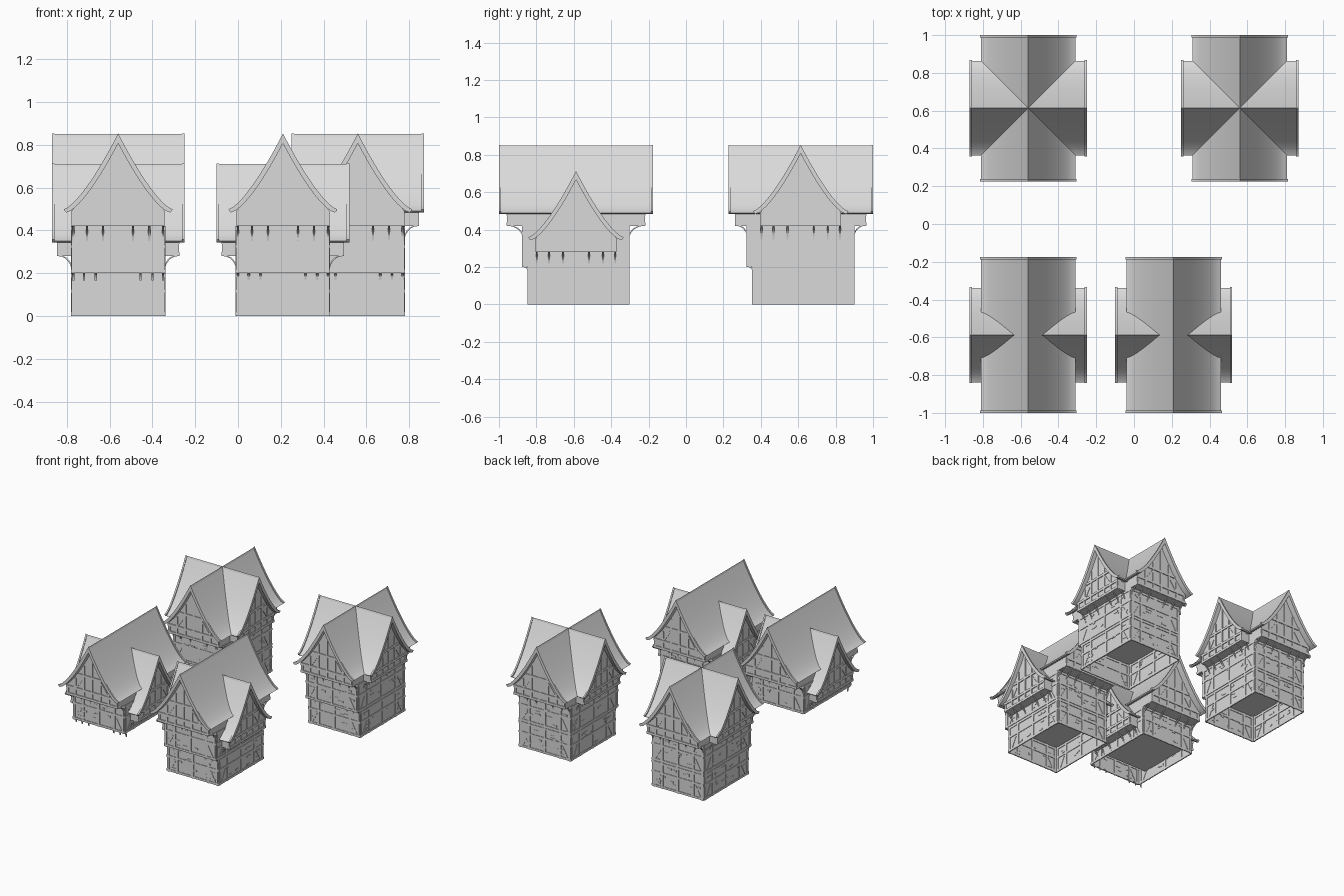
import bpy, bmesh, math, random
from mathutils import Matrix, Vector

cube = bpy.data.objects.get("Cube")
if cube:
    bpy.data.objects.remove(cube, do_unlink=True)

random.seed(4)
grey = bpy.data.materials.new("plain_grey")
grey.use_nodes = True
GREY = (0.7, 0.7, 0.7, 1)
grey.diffuse_color = GREY
grey.node_tree.nodes["Principled BSDF"].inputs["Base Color"].default_value = GREY

HALF = 0.217      # half width of every wing
EAVE = 0.25       # half width of every roof
FRONT, UPPER, BACK = 0.255, 0.285, 0.283   # wall distances from house centre
TILE = 0.016      # roof thickness


def spin(k):
    """Side k of a house: 0 front, 1 +x, 2 back, 3 -x."""
    return Matrix.Rotation(k * math.pi / 2, 3, 'Z')


def finish(bm, name, centre, smooth=False):
    bmesh.ops.recalc_face_normals(bm, faces=bm.faces)
    me = bpy.data.meshes.new(name)
    bm.to_mesh(me)
    bm.free()
    me.materials.append(grey)
    if smooth:
        me.shade_smooth()
        me.set_sharp_from_angle(angle=math.radians(30))
    ob = bpy.data.objects.new(name, me)
    ob.location = (centre[0], centre[1], 0)
    bpy.context.collection.objects.link(ob)


def prism(bm, outline, y0, y1, k=0):
    """Extrude an (x, z) outline along y, then turn it to side k."""
    ends = [[bm.verts.new(spin(k) @ Vector((x, y, z))) for x, z in outline] for y in (y0, y1)]
    n = len(outline)
    for i in range(n):
        j = (i + 1) % n
        bm.faces.new((ends[0][i], ends[0][j], ends[1][j], ends[1][i]))
    bm.faces.new(ends[0])
    bm.faces.new(ends[1][::-1])


def block(bm, k, d, u, z, w, h, t=0.006, tilt=0.0):
    """Thin block centred at (u, z) on the wall plane at distance d of side k."""
    m = spin(k).to_4x4() @ Matrix.Translation((u, -d, z)) @ Matrix.Rotation(tilt, 4, 'Y')
    bmesh.ops.create_cube(bm, size=1, matrix=m @ Matrix.Diagonal((w, 2 * t, h, 1)))


def storey(bm, front, z0, z1, floor):
    """Wall box, open below unless floor is set."""
    m = Matrix.Translation((0, (BACK - front) / 2, (z0 + z1) / 2))
    size = Matrix.Diagonal((2 * HALF, front + BACK, z1 - z0, 1))
    made = bmesh.ops.create_cube(bm, size=1, matrix=m @ size)["verts"]
    if not floor:
        low = [f for f in {f for v in made for f in v.link_faces}
               if all(abs(v.co.z - z0) < 1e-5 for v in f.verts)]
        bmesh.ops.delete(bm, geom=low, context='FACES_ONLY')


def curve_z(x, eave, rise):
    return eave + rise * (1 - min(abs(x) / EAVE, 1)) ** 1.4


def roof_line(eave, rise, lift=0.0, steps=12):
    xs = [EAVE * i / steps for i in range(-steps, steps + 1)]
    return [(x, curve_z(x, eave, rise) + lift) for x in xs]


def roof(bm, k, length, eave, rise):
    """Flared tile shell, raised verge boards and a ridge cap."""
    under = [(x * 0.97, z - 2 * TILE * (1.2 - abs(x) / EAVE)) for x, z in roof_line(eave, rise)]
    prism(bm, roof_line(eave, rise) + under[::-1], -length, length, k)
    edge = [(x * 1.02, z) for x, z in roof_line(eave, rise, 0.008)]
    for s in (-1, 1):
        prism(bm, edge + under[::-1], s * length, s * (length - 0.012), k)
    top = eave + rise
    prism(bm, [(-0.008, top - 0.02), (0, top + 0.005), (0.008, top - 0.02)], -length, length, k)


def wing(bm, k, reach, base, eave, rise):
    """Jettied attic body whose gables follow the roof."""
    inner = [(x, z - TILE) for x, z in roof_line(eave, rise) if abs(x) < HALF]
    prism(bm, [(-HALF, base), (-HALF, eave)] + inner + [(HALF, eave), (HALF, base)], -reach, reach, k)


def gable_timbers(bm, k, reach, base, eave, rise):
    mid = eave + rise * 0.3
    for z, half in ((base + 0.01, HALF), (eave - 0.005, HALF), (mid, 0.12)):
        block(bm, k, reach, 0, z, 2 * half, 0.018)
    for u in (-0.205, -0.14, -0.07, 0, 0.07, 0.14, 0.205):
        top = max(curve_z(u, eave, rise) - 0.04, eave)
        block(bm, k, reach, u, (base + top) / 2, 0.016, top - base, 0.005)
    for s in (-1, 1):
        block(bm, k, reach, s * 0.105, eave + 0.045, 0.012, 0.1, 0.004, -s * 0.6)


def brackets(bm, k, wall, reach, z0, z1, spots):
    """Curved corbels from the wall out to the overhang."""
    out, tall, thick = reach - wall, z1 - z0, 0.016
    arc = [i * math.pi / 12 for i in range(7)]
    outer = [(wall + out * (1 - math.cos(a)), z0 + tall * math.sin(a)) for a in arc]
    inner = [(wall + max(out - thick, 0.004) * (1 - math.cos(a)),
              z0 + thick + (tall - thick) * math.sin(a)) for a in arc]
    # the outline runs outwards, so it is turned a quarter further back
    for u in spots:
        for s in (-1, 1):
            prism(bm, outer + inner[::-1], s * u - 0.005, s * u + 0.005, k - 1)


def wall_timbers(beams, stones, front, z0, z1):
    reach = (front, HALF, BACK, HALF)
    spans = ((-HALF, HALF), (-front, BACK), (-HALF, HALF), (-BACK, front))
    for k in range(4):
        d, (a, b) = reach[k], spans[k]
        width, middle = b - a, (a + b) / 2
        # rails and posts
        for z in (z0 + 0.01, (z0 + z1) / 2 + 0.015, z1 - 0.012):
            block(beams, k, d, middle, z, width, 0.016, 0.004)
        for f in (0.03, 0.2, 0.5, 0.8, 0.97):
            block(beams, k, d, a + f * width, (z0 + z1) / 2, 0.016, z1 - z0, 0.004)
        for f, s in ((0.11, 1), (0.89, -1)):
            block(beams, k, d, a + f * width, z0 + 0.055, 0.012, 0.1, 0.003, s * 0.5)
        # scattered masonry blocks
        for _ in range(12):
            block(stones, k, d, a + width * random.uniform(0.08, 0.92),
                  random.uniform(z0 + 0.03, z1 - 0.03),
                  random.uniform(0.02, 0.05), 0.012, 0.0025)


def house(name, centre, side_eave, length, reach, ground=True):
    walls, beams, stones, corbels, tiles = (bmesh.new() for _ in range(5))
    main = (0.49, 0.355)
    side = (side_eave, 0.355)
    side_base = side_eave - 0.07

    # storeys
    if ground:
        storey(walls, FRONT, 0, 0.2, False)
        wall_timbers(beams, stones, FRONT, 0, 0.2)
    storey(walls, UPPER, 0.2, 0.42, ground)
    wall_timbers(beams, stones, UPPER, 0.2, 0.42)
    brackets(corbels, 0, FRONT, UPPER, 0.165, 0.2, (0.21, 0.16, 0.105))

    # crossing wings with their roofs
    spots = (0.21, 0.145, 0.07)
    wing(walls, 0, reach, 0.42, *main)
    wing(walls, 1, 0.28, side_base, *side)
    roof(tiles, 0, length, *main)
    roof(tiles, 1, 0.31, *side)
    for k in (0, 2):
        gable_timbers(beams, k, reach, 0.42, *main)
        brackets(corbels, k, UPPER, reach, 0.35, 0.42, spots)
    for k in (1, 3):
        gable_timbers(beams, k, 0.28, side_base, *side)
        brackets(corbels, k, HALF, 0.28, side_base - 0.075, side_base, spots)

    finish(walls, name + "_walls", centre)
    finish(beams, name + "_timbers", centre)
    finish(stones, name + "_stones", centre)
    finish(corbels, name + "_brackets", centre, True)
    finish(tiles, name + "_roof", centre, True)


# two tall cross-roofed houses at the back, two low-winged houses in front
house("back_right_house", (-0.56, 0.613), 0.49, 0.387, 0.345)
house("back_left_house", (0.56, 0.613), 0.49, 0.387, 0.345)
house("front_right_house", (-0.56, -0.588), 0.35, 0.412, 0.365, ground=False)
house("front_left_house", (0.21, -0.588), 0.35, 0.412, 0.365)
